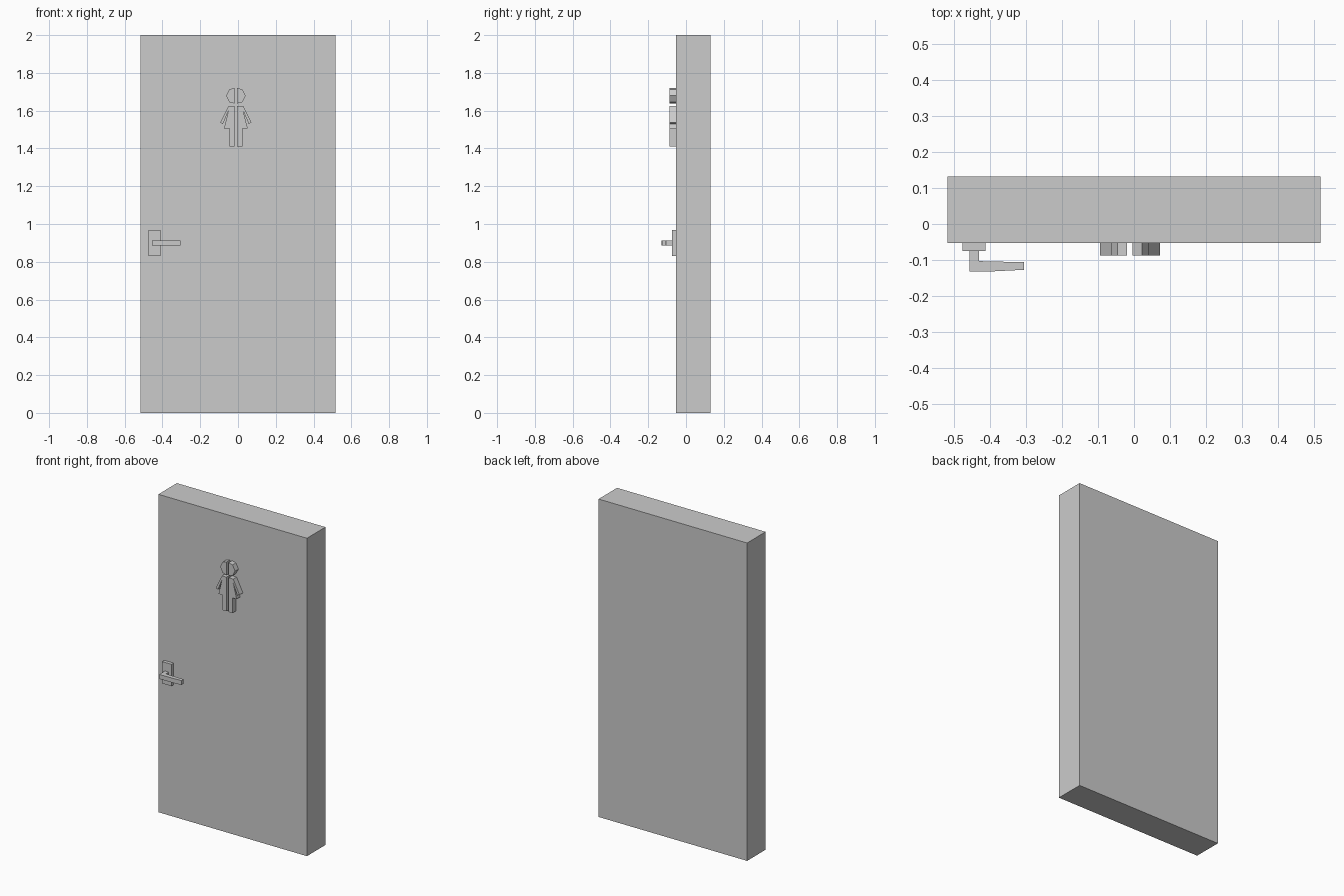
import bpy
import bmesh

cube = bpy.data.objects.get("Cube")
if cube:
    bpy.data.objects.remove(cube, do_unlink=True)

grey = bpy.data.materials.new("plain_grey")
grey.use_nodes = True
colour = (0.6, 0.6, 0.6, 1)
grey.diffuse_color = colour
grey.node_tree.nodes["Principled BSDF"].inputs["Base Color"].default_value = colour


def prism(name, outline, depth_axis, low, high):
    """Extrude a flat outline along y (outline in x, z) or z (outline in x, y)."""
    bm = bmesh.new()

    def place(p, d):
        return (p[0], d, p[1]) if depth_axis == "y" else (p[0], p[1], d)

    face = bm.faces.new([bm.verts.new(place(p, low)) for p in outline])
    moved = bmesh.ops.extrude_face_region(bm, geom=[face])["geom"]
    for v in moved:
        if isinstance(v, bmesh.types.BMVert):
            v.co["xyz".index(depth_axis)] = high
    bmesh.ops.recalc_face_normals(bm, faces=bm.faces)
    mesh = bpy.data.meshes.new(name)
    bm.to_mesh(mesh)
    bm.free()
    mesh.materials.append(grey)
    obj = bpy.data.objects.new(name, mesh)
    bpy.context.collection.objects.link(obj)
    return obj


def rect(x0, x1, z0, z1):
    return [(x0, z0), (x1, z0), (x1, z1), (x0, z1)]


FRONT = -0.053

# Door slab and handle plate
prism("door", rect(-0.517, 0.517, 0, 2), "y", FRONT, 0.131)
prism("handle_plate", rect(-0.475, -0.411, 0.83, 0.967), "y", -0.075, FRONT)

# Handle: L-shaped stem and tapering lever
lever = [(-0.456, -0.075), (-0.456, -0.131), (-0.385, -0.131), (-0.305, -0.127),
         (-0.305, -0.106), (-0.43, -0.103), (-0.43, -0.075)]
prism("handle_lever", lever, "z", 0.885, 0.913)

# Raised figure sign, split down the middle and mirrored
CENTRE = -0.0115
head = [(0.0075, 1.638), (0.034, 1.645), (0.052, 1.679), (0.034, 1.713), (0.0075, 1.72)]
body = [(0.0075, 1.41), (0.034, 1.41), (0.034, 1.505), (0.063, 1.505), (0.039, 1.6),
        (0.068, 1.53), (0.083, 1.537), (0.039, 1.625), (0.0075, 1.625)]
for side, sign in (("left", 1), ("right", -1)):
    for part, shape in (("head", head), ("body", body)):
        outline = [(CENTRE + sign * x, z) for x, z in shape]
        prism(f"sign_{part}_{side}", outline, "y", -0.087, FRONT)
